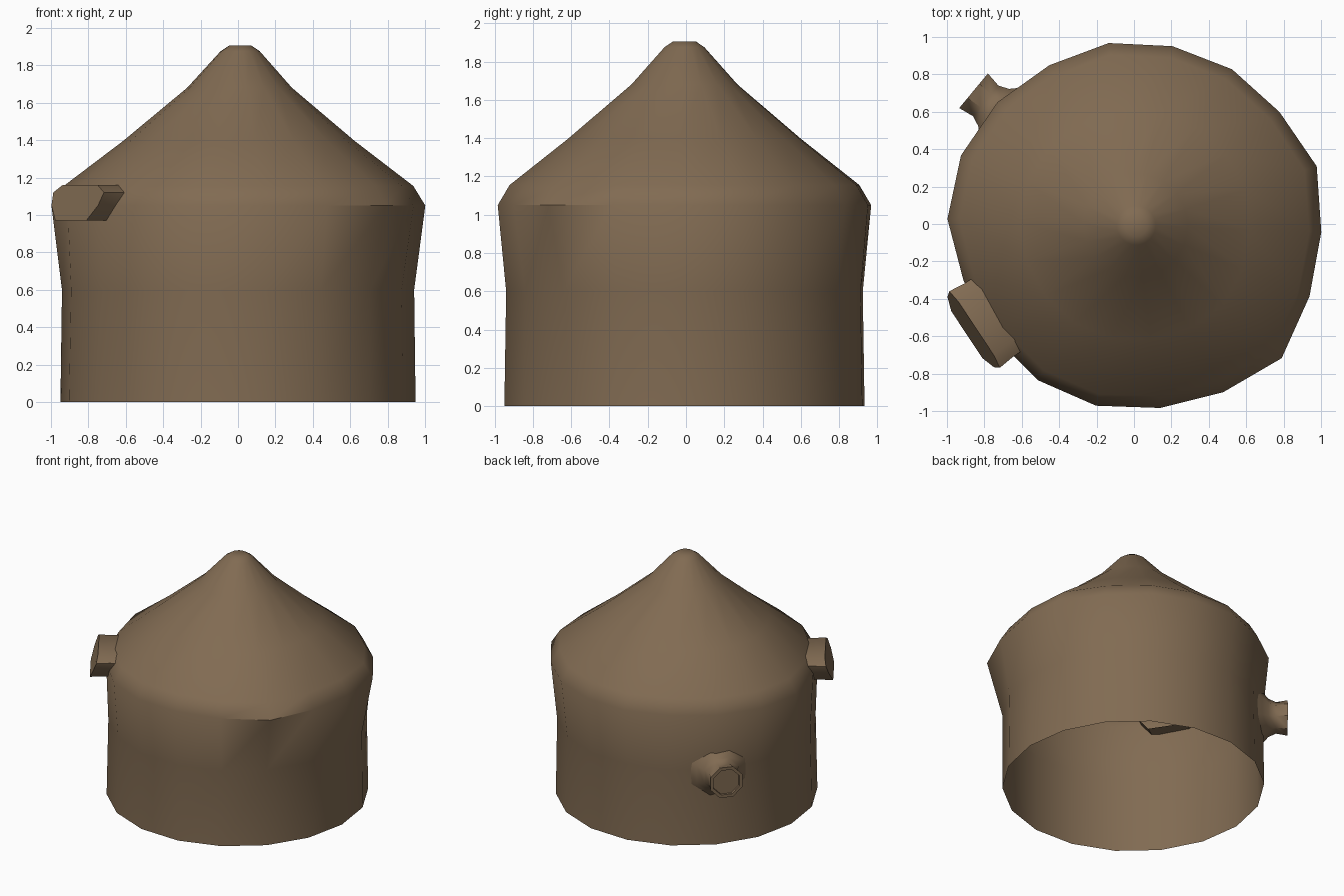
import bpy, bmesh, math
from mathutils import Vector

if "Cube" in bpy.data.objects:
    bpy.data.objects.remove(bpy.data.objects["Cube"])

clay = bpy.data.materials.new("brown_clay")
clay.diffuse_color = (0.22, 0.147, 0.085, 1)
clay.use_nodes = True
clay.node_tree.nodes["Principled BSDF"].inputs["Base Color"].default_value = clay.diffuse_color


def loft(name, rings, cap=True, outward=None):
    """Join equal-length point rings with quads, optionally capping the last."""
    bm = bmesh.new()
    vs = [[bm.verts.new(p) for p in r] for r in rings]
    n = len(vs[0])
    for a, b in zip(vs, vs[1:]):
        for i in range(n):
            j = (i + 1) % n
            bm.faces.new((a[i], a[j], b[j], b[i]))
    if cap:
        bm.faces.new(vs[-1])
    bmesh.ops.recalc_face_normals(bm, faces=bm.faces)
    # the cap must face outward
    bm.faces.ensure_lookup_table()
    if bm.faces[-1].normal.dot(outward) < 0:
        bmesh.ops.reverse_faces(bm, faces=bm.faces)
    me = bpy.data.meshes.new(name)
    bm.to_mesh(me)
    bm.free()
    ob = bpy.data.objects.new(name, me)
    bpy.context.collection.objects.link(ob)
    me.materials.append(clay)
    bpy.ops.object.select_all(action='DESELECT')
    ob.select_set(True)
    bpy.context.view_layer.objects.active = ob
    bpy.ops.object.shade_smooth_by_angle(angle=math.radians(42))
    return ob


# Hut body: wall and roof in one open-bottomed shell, with a hand-made wobbly eave
eave = [1.0, 1.025, .985, .985, .98, .985, .97, .985, 1.0,
        1.0, .96, .955, .975, .985, .985, 1.01, 1.06, 1.01]
# radius, height, share of the eave wobble
profile = [(.95, 0, 0), (.942, .6, .1), (1.0, 1.05, 1), (.935, 1.155, .9),
           (.62, 1.395, .4), (.28, 1.68, 0), (.105, 1.875, 0), (.06, 1.905, 0)]
rings = []
for r, z, k in profile:
    ring = []
    for i, e in enumerate(eave):
        a = math.radians(20 * i - 2)
        rr = r * (1 + k * (e - 1))
        t = z / 1.9
        ring.append((rr * math.cos(a) + .012 * t ** 3,
                     rr * math.sin(a) - .008, z))
    rings.append(ring)
loft("hut_body", rings, True, Vector((0, 0, 1)))


def frame(angle):
    """Outward and sideways directions at an angle around the hut."""
    a = math.radians(angle)
    return Vector((math.cos(a), math.sin(a), 0)), Vector((-math.sin(a), math.cos(a), 0))


# Round pipe with flared root and recessed end, back left
d, t = frame(140.3)
rings = []
for s, r in [(.86, .26), (.93, .19), (.975, .14), (1.03, .115),
             (1.115, .13), (1.115, .105), (1.10, .103)]:
    rings.append([d * s + t * (r * math.cos(b)) + Vector((0, 0, .57 + r * math.sin(b)))
                  for b in (math.radians(45 * i + 22.5) for i in range(8))])
loft("side_pipe", rings, True, d)

# Wide, low window hood under the eave, front left
d, t = frame(213.5)
half = [(.15, .97, .05), (.225, 1.05, .025), (.245, 1.12, 0), (.17, 1.16, -.01)]
shape = half + [(-u, z, s) for u, z, s in reversed(half)]
rings = []
for s0, k in [(.80, .96), (.93, .96), (1.022, 1)]:
    rings.append([d * (s0 + s) + t * (u * k) + Vector((0, 0, z)) for u, z, s in shape])
loft("window_hood", rings, True, d)
